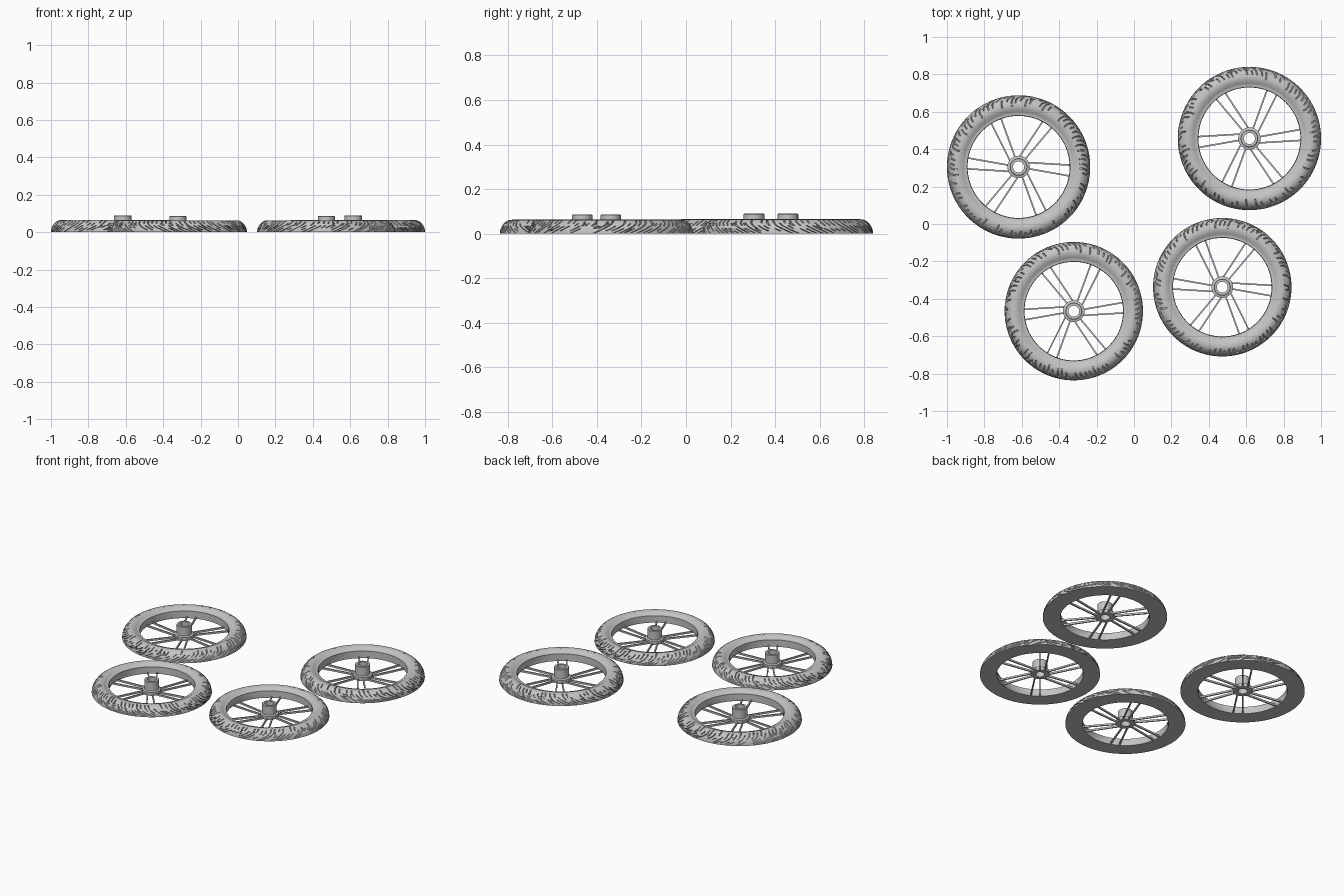
import bpy, bmesh, math, random
from mathutils import Matrix, Vector

if "Cube" in bpy.data.objects:
    bpy.data.objects.remove(bpy.data.objects["Cube"])

GREY = bpy.data.materials.new("light grey")
GREY.use_nodes = True
GREY.diffuse_color = (.55, .55, .55, 1)
GREY.node_tree.nodes["Principled BSDF"].inputs["Base Color"].default_value = (.55, .55, .55, 1)


def finish(bm, name, loc, scale, mirror):
    bmesh.ops.recalc_face_normals(bm, faces=bm.faces[:])
    if mirror:
        for v in bm.verts:
            v.co.y = -v.co.y
        bmesh.ops.reverse_faces(bm, faces=bm.faces[:])
    mesh = bpy.data.meshes.new(name)
    bm.to_mesh(mesh)
    bm.free()
    mesh.materials.append(GREY)
    ob = bpy.data.objects.new(name, mesh)
    bpy.context.collection.objects.link(ob)
    ob.location = (loc[0], loc[1], 0)
    ob.scale = (scale, scale, scale)
    bpy.ops.object.select_all(action='DESELECT')
    ob.select_set(True)
    bpy.context.view_layer.objects.active = ob
    bpy.ops.object.shade_smooth_by_angle(angle=math.radians(30))


def lathe(profile, angles, skew):
    """Closed revolve of (radius, z) points; skew twists each ring."""
    bm = bmesh.new()
    rings = [[bm.verts.new((r * math.cos(a + s), r * math.sin(a + s), z)) for a in angles]
             for (r, z), s in zip(profile, skew)]
    grid = {}
    n, m = len(angles), len(profile)
    for i in range(m):
        for j in range(n):
            a, b = rings[i], rings[(i + 1) % m]
            k = (j + 1) % n
            grid[i, j] = bm.faces.new((a[j], a[k], b[k], b[j]))
    return bm, grid


def tyre(name, loc, scale, mirror, seed):
    rng = random.Random(seed)
    # rounded outer tread, flat crown, shallow dish towards the rim
    profile = [(.383, 0), (.382, .012), (.379, .024), (.373, .036), (.364, .048),
               (.353, .057), (.342, .063), (.325, .065), (.308, .061), (.295, .053),
               (.286, .048), (.275, .048), (.275, 0)]
    skew = [0, .07, .14, .20, .24, .25, .26, .26, .26, .26, .26, .26, 0]
    # alternating wide blocks and narrow slanted grooves
    count = 84
    pitch = math.tau / count
    angles = []
    for k in range(count):
        start = (k + rng.uniform(-.12, .12)) * pitch
        angles += [start, start + .27 * pitch, start + .65 * pitch]
    bm, grid = lathe(profile, angles, skew)
    bmesh.ops.recalc_face_normals(bm, faces=bm.faces[:])
    cuts = []
    for k in range(count):
        first = rng.choice((0, 0, 1, 2))
        last = rng.choice((3, 4, 5, 5, 6))
        gap = rng.choice((2, 3, 9))
        cuts += [grid[i, 3 * k] for i in range(first, last + 1) if i != gap]
        # short cross slashes linking neighbouring grooves
        if rng.random() < .4:
            cuts.append(grid[rng.choice((1, 2, 3)), 3 * k + 1])
    bmesh.ops.inset_region(bm, faces=cuts, thickness=.0015, depth=-.008,
                           use_even_offset=True, use_boundary=True)
    # keep the underside flat
    for v in bm.verts:
        v.co.z = max(v.co.z, 0)
    finish(bm, name, loc, scale, mirror)


def hub(name, loc, scale, mirror):
    profile = [(.03, 0), (.06, 0), (.06, .024), (.047, .028), (.047, .087),
               (.044, .09), (.03, .09)]
    bm, _ = lathe(profile, [math.tau * j / 40 for j in range(40)], [0] * len(profile))
    finish(bm, name, loc, scale, mirror)


def spokes(name, loc, scale, mirror):
    bm = bmesh.new()
    for k in range(6):
        for side in (-1, 1):
            rim = math.radians(60 * k - 4 + 6 * side)
            core = math.radians(60 * k + 8 + 18 * side)
            a = Vector((.279 * math.cos(rim), .279 * math.sin(rim), .006))
            b = Vector((.054 * math.cos(core), .054 * math.sin(core), .006))
            d = b - a
            # flat-topped bar from rim to hub
            place = (Matrix.Translation((a + b) / 2)
                     @ Matrix.Rotation(math.atan2(d.y, d.x), 4, 'Z')
                     @ Matrix.Diagonal((d.length, .0085, .012, 1)))
            bmesh.ops.create_cube(bm, size=1, matrix=place)
    finish(bm, name, loc, scale, mirror)


# two large and two small wheel halves, each size a mirrored pair
wheels = [("large_left", (.617, .457), 1, True),
          ("large_right", (-.617, .305), 1, False),
          ("small_left", (.472, -.338), .966, False),
          ("small_right", (-.322, -.466), .966, True)]
for seed, (label, loc, scale, mirror) in enumerate(wheels):
    tyre(label + "_tyre", loc, scale, mirror, seed)
    hub(label + "_hub", loc, scale, mirror)
    spokes(label + "_spokes", loc, scale, mirror)
